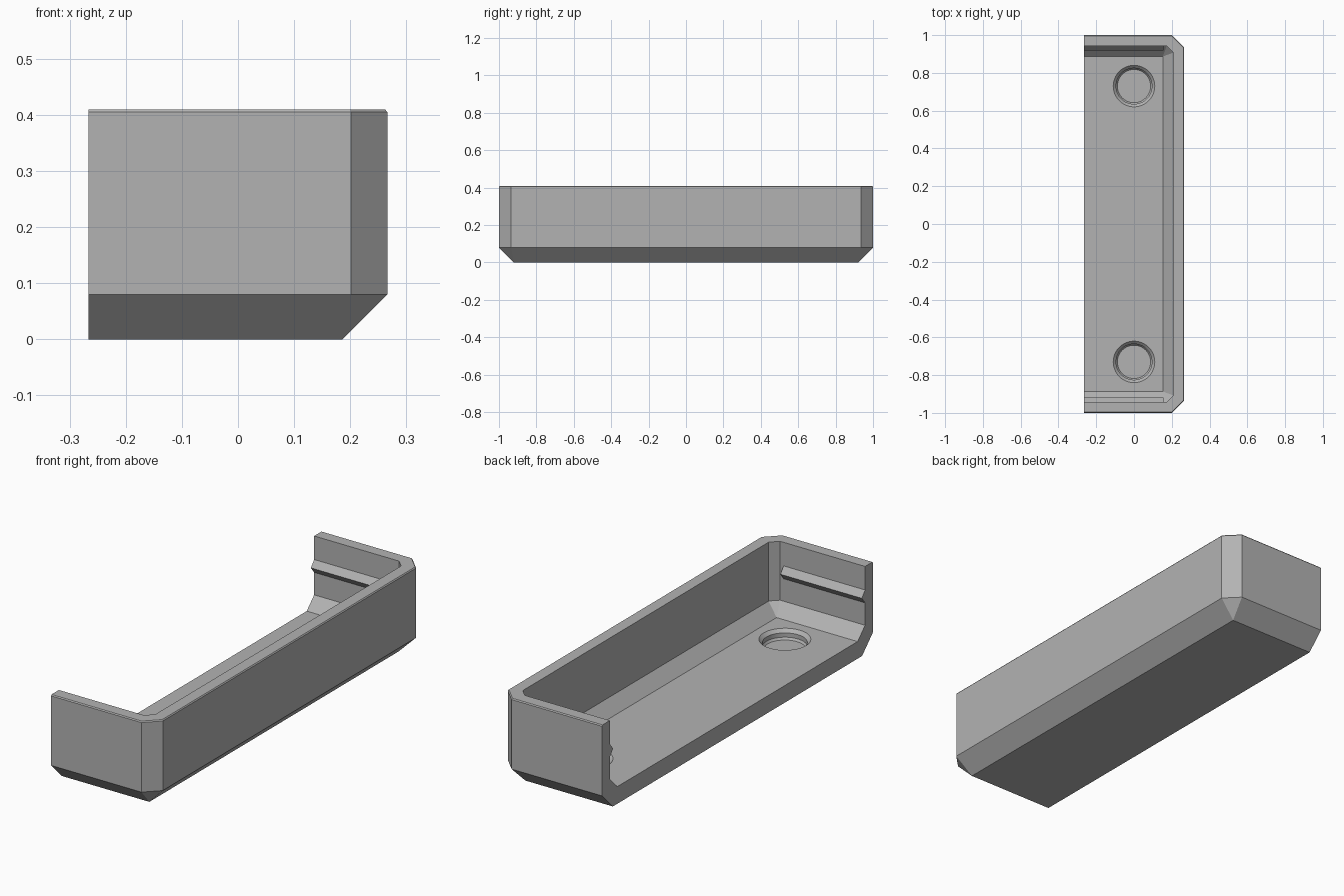
import bpy, bmesh, math

if "Cube" in bpy.data.objects:
    bpy.data.objects.remove(bpy.data.objects["Cube"])

BACK, SIDE, END, TOP = -0.266, 0.266, 1.0, 0.41
WALL, FLOOR = 0.058, 0.08

grey = bpy.data.materials.new("matte grey")
grey.use_nodes = True
grey.diffuse_color = (0.45, 0.45, 0.45, 1)
grey.node_tree.nodes["Principled BSDF"].inputs["Base Color"].default_value = grey.diffuse_color


def finish(name, bm):
    bmesh.ops.remove_doubles(bm, verts=bm.verts, dist=0.0001)
    bmesh.ops.recalc_face_normals(bm, faces=bm.faces)
    mesh = bpy.data.meshes.new(name)
    bm.to_mesh(mesh)
    bm.free()
    mesh.materials.append(grey)
    obj = bpy.data.objects.new(name, mesh)
    bpy.context.collection.objects.link(obj)
    return obj


def outline(bm, z, inset, corner):
    """Open tray outline with two clipped corners."""
    x, y = SIDE - inset, END - inset
    half = [(BACK, y), (x - corner, y), (x, y - corner)]
    points = half + [(px, -py) for px, py in reversed(half)]
    return [bm.verts.new((px, py, z)) for px, py in points]


# Tray shell: outside from the bottom up, over the rim and down the inside
bm = bmesh.new()
levels = [(0, 0.08, 0), (0.08, 0, 0.065), (TOP - 0.005, 0, 0.065),
          (TOP, 0.004, 0.063), (TOP, WALL, 0.035),
          (FLOOR + 0.055, WALL, 0.035), (FLOOR, WALL + 0.055, 0)]
rings = [outline(bm, *level) for level in levels]
for low, high in zip(rings, rings[1:]):
    for i in range(len(low) - 1):
        bm.faces.new((low[i], low[i + 1], high[i + 1], high[i]))
bm.faces.new(rings[0])
bm.faces.new(rings[-1])
# Cut face on the open side
bm.faces.new([r[0] for r in rings] + [r[-1] for r in reversed(rings)])
tray = finish("tray", bm)

# Round recesses in the floor, cut with a turned profile
profile = [(0.125, FLOOR + 0.015), (0.095, FLOOR - 0.015),
           (0.095, 0.045), (0.088, 0.035)]
for label, y in (("front", -0.73), ("back", 0.73)):
    bm = bmesh.new()
    circles = []
    for radius, z in profile:
        circle = bmesh.ops.create_circle(bm, segments=48, radius=radius)["verts"]
        for v in circle:
            v.co.y += y
            v.co.z = z
        circles.append(circle)
    for low, high in zip(circles, circles[1:]):
        for i in range(48):
            j = (i + 1) % 48
            bm.faces.new((low[i], low[j], high[j], high[i]))
    bm.faces.new(circles[0])
    bm.faces.new(circles[-1])
    cutter = finish(label + "_recess_cutter", bm)
    cutter.hide_render = True
    cut = tray.modifiers.new(label + " recess", "BOOLEAN")
    cut.operation = "DIFFERENCE"
    cut.solver = "EXACT"
    cut.object = cutter
    bpy.context.view_layer.objects.active = tray
    bpy.ops.object.modifier_apply(modifier=cut.name)
    bpy.data.objects.remove(cutter)

# Snap ridges along both end walls
for label, side in (("front", -1), ("back", 1)):
    bm = bmesh.new()
    section = [(END - WALL, 0.30), (0.918, 0.27), (END - WALL, 0.24)]
    ends = [[bm.verts.new((x, side * y, z)) for y, z in section]
            for x in (BACK, 0.155)]
    for i in range(3):
        j = (i + 1) % 3
        bm.faces.new((ends[0][i], ends[0][j], ends[1][j], ends[1][i]))
    for end in ends:
        bm.faces.new(end)
    finish(label + "_snap_ridge", bm)

# Smooth only the round recess walls
for o in bpy.context.selected_objects:
    o.select_set(False)
tray.select_set(True)
bpy.context.view_layer.objects.active = tray
bpy.ops.object.shade_smooth_by_angle(angle=math.radians(20))
